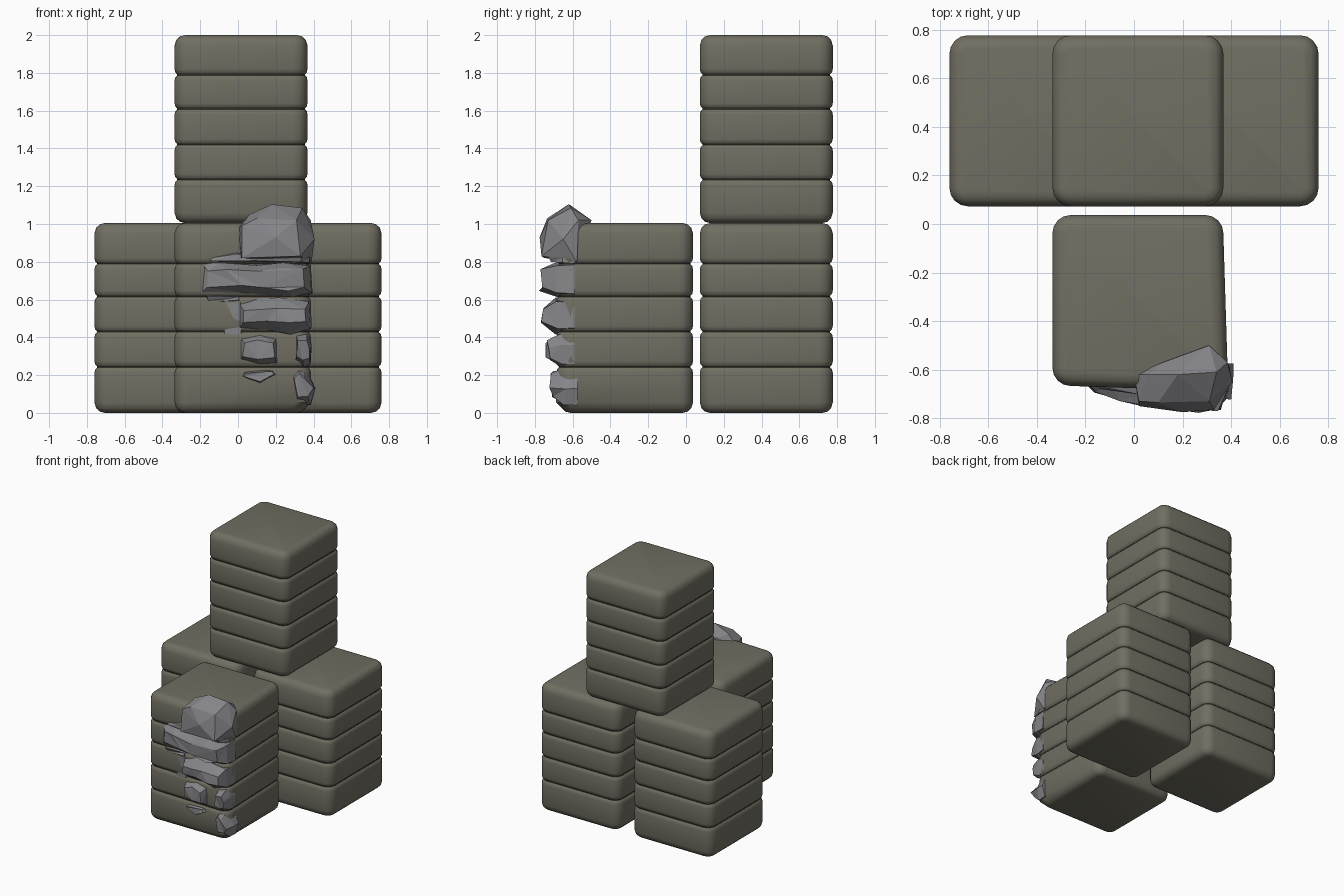
import bpy, bmesh, math, random
from mathutils import Vector

if "Cube" in bpy.data.objects:
    bpy.data.objects.remove(bpy.data.objects["Cube"])

random.seed(4)

def material(name, rgb):
    m = bpy.data.materials.new(name)
    m.diffuse_color = (*rgb, 1)
    m.use_nodes = True
    m.node_tree.nodes["Principled BSDF"].inputs["Base Color"].default_value = m.diffuse_color
    return m

SLAB = material("olive grey sack", (0.165, 0.158, 0.122))
SEAM = material("dark brown seam", (0.06, 0.04, 0.028))
ROCK = material("rubble grey", (0.235, 0.235, 0.25))

def finish(name, bm, mats):
    bmesh.ops.recalc_face_normals(bm, faces=bm.faces[:])
    me = bpy.data.meshes.new(name)
    bm.to_mesh(me)
    bm.free()
    for m in mats:
        me.materials.append(m)
    ob = bpy.data.objects.new(name, me)
    bpy.context.collection.objects.link(ob)
    return ob

def ring(cx, cy, half, r, z, n=4):
    """Points of a rounded square."""
    pts = []
    for q, (sx, sy) in enumerate([(1, 1), (-1, 1), (-1, -1), (1, -1)]):
        for i in range(n + 1):
            a = math.radians(90 * (q + i / n))
            pts.append(Vector((cx + sx * (half - r) + r * math.cos(a),
                               cy + sy * (half - r) + r * math.sin(a), z)))
    return pts

def stack(name, cx, cy, cuts, pushed=False, half=0.352):
    """Pile of five rounded slabs as one skin with seams between layers."""
    edge = [(0.055, 0), (0.028, 0.007), (0.009, 0.025), (0, 0.055)]
    groove = [(0, -0.03), (0.004, -0.013), (0.014, -0.003),
              (0.014, 0.003), (0.004, 0.013), (0, 0.03)]
    prof = [(i, cuts[0] + z) for i, z in edge]
    for g in cuts[1:-1]:
        prof += [(i, g + z) for i, z in groove]
    prof += [(i, cuts[-1] - z) for i, z in reversed(edge)]
    bm = bmesh.new()
    rings = []
    for inset, z in prof:
        pts = ring(cx, cy, half - inset, 0.075 - inset, z)
        if pushed and z > 0.03:   # burst corner bulges outwards
            for p in pts[15:]:
                p += Vector((0.018, -0.02, 0))
        rings.append([bm.verts.new(p) for p in pts])
    n = len(rings[0])
    for k, (a, b) in enumerate(zip(rings, rings[1:])):
        seam = prof[k][0] == 0.014 and prof[k + 1][0] == 0.014
        for i in range(n):
            f = bm.faces.new((a[i], a[(i + 1) % n], b[(i + 1) % n], b[i]))
            f.material_index = int(seam)
    bm.faces.new(rings[0])
    bm.faces.new(rings[-1])
    ob = finish(name, bm, [SLAB, SEAM])
    bpy.context.view_layer.objects.active = ob
    ob.select_set(True)
    bpy.ops.object.shade_smooth_by_angle(angle=math.radians(35))
    ob.select_set(False)

LOW = [0, 0.243, 0.43, 0.617, 0.79, 1.005]
HIGH = [1.005, 1.235, 1.42, 1.61, 1.79, 2.0]
stack("back_left_stack", -0.408, 0.425, LOW)
stack("back_right_stack", 0.408, 0.425, LOW)
stack("top_stack", 0.016, 0.425, HIGH)
stack("front_stack", 0.016, -0.315, LOW, pushed=True)

def chunk(name, outline, depth, left=None, back=-0.59, taper=0.6):
    """Jagged rock: outline (x, z) pushed forward, with a smaller broken face."""
    left = depth if left is None else left
    cx = sum(p[0] for p in outline) / len(outline)
    cz = sum(p[1] for p in outline) / len(outline)
    x0 = min(p[0] for p in outline)
    bm = bmesh.new()
    rings = []
    for t, sx, sz in ((0, 1, 1), (0.55, 1, 1), (1, 0.86, taper)):
        row = []
        for x, z in outline:
            u = min(1, (x - x0) / 0.27)
            front = left + (depth - left) * u
            j = 0.012 if t else 0
            row.append(bm.verts.new((
                cx + (x - cx) * sx + random.uniform(-j, 0) * (1 if x > cx else -1),
                back + (front - back) * t + random.uniform(0, 2 * j),
                cz + (z - cz) * sz + random.uniform(-j, j) * 0.6)))
        rings.append(row)
    n = len(outline)
    for a, b in zip(rings, rings[1:]):
        for i in range(n):
            bm.faces.new((a[i], a[(i + 1) % n], b[(i + 1) % n], b[i]))
    bm.faces.new(rings[0])
    bm.faces.new(rings[-1])
    bmesh.ops.triangulate(bm, faces=bm.faces[:])
    finish(name, bm, [ROCK])

# boulder breaking out of the top corner
bm = bmesh.new()
for p in [(0.01, -0.6, 0.82), (0, -0.62, 0.98), (0.06, -0.62, 1.05),
          (0.18, -0.62, 1.105), (0.34, -0.61, 1.085), (0.385, -0.57, 1.02),
          (0.31, -0.5, 1.02), (0.39, -0.58, 0.80), (0.02, -0.75, 0.82),
          (0.02, -0.73, 0.99), (0.10, -0.735, 1.03), (0.33, -0.765, 0.83),
          (0.31, -0.73, 1.02), (0.2, -0.775, 0.93), (0.405, -0.65, 0.92),
          (0.12, -0.57, 1.02)]:
    bm.verts.new(p)
bmesh.ops.convex_hull(bm, input=bm.verts[:])
finish("top_boulder", bm, [ROCK])

# broken rock layers below it
chunk("upper_ledge", [(-0.18, 0.80), (-0.17, 0.835), (-0.03, 0.86), (0.1, 0.835),
                      (0.38, 0.825), (0.38, 0.79), (0.1, 0.80)], -0.73, -0.69)
chunk("second_layer", [(-0.215, 0.625), (-0.205, 0.79), (-0.1, 0.80), (0.1, 0.785),
                       (0.25, 0.80), (0.385, 0.785), (0.395, 0.63), (0.3, 0.61),
                       (0.13, 0.625), (0, 0.645)], -0.78, -0.70)
chunk("second_shelf", [(-0.18, 0.585), (-0.18, 0.62), (0.02, 0.62), (0.02, 0.59)],
      -0.70, -0.685)
chunk("third_layer", [(0, 0.45), (-0.005, 0.575), (0.1, 0.60), (0.22, 0.605),
                      (0.385, 0.585), (0.39, 0.45), (0.28, 0.42), (0.14, 0.44)],
      -0.78, -0.75, taper=0.45)
chunk("third_plate", [(-0.085, 0.39), (-0.11, 0.58), (0.03, 0.59), (0.03, 0.39)],
      -0.70, -0.69, taper=0.95)
chunk("fourth_left_block", [(0.01, 0.28), (0.01, 0.40), (0.1, 0.415), (0.21, 0.40),
                            (0.21, 0.26), (0.1, 0.24)], -0.755, -0.73)
chunk("fourth_right_block", [(0.30, 0.27), (0.30, 0.41), (0.37, 0.42), (0.39, 0.36),
                             (0.385, 0.26), (0.34, 0.25)], -0.75, -0.74)
chunk("fifth_sliver", [(0.01, 0.19), (0.02, 0.225), (0.2, 0.225), (0.21, 0.20),
                       (0.12, 0.155)], -0.73, -0.70)
chunk("fifth_corner_spike", [(0.28, 0.21), (0.31, 0.24), (0.36, 0.235), (0.41, 0.13),
                             (0.385, 0.04), (0.31, 0.05)], -0.735, -0.72, -0.575)
